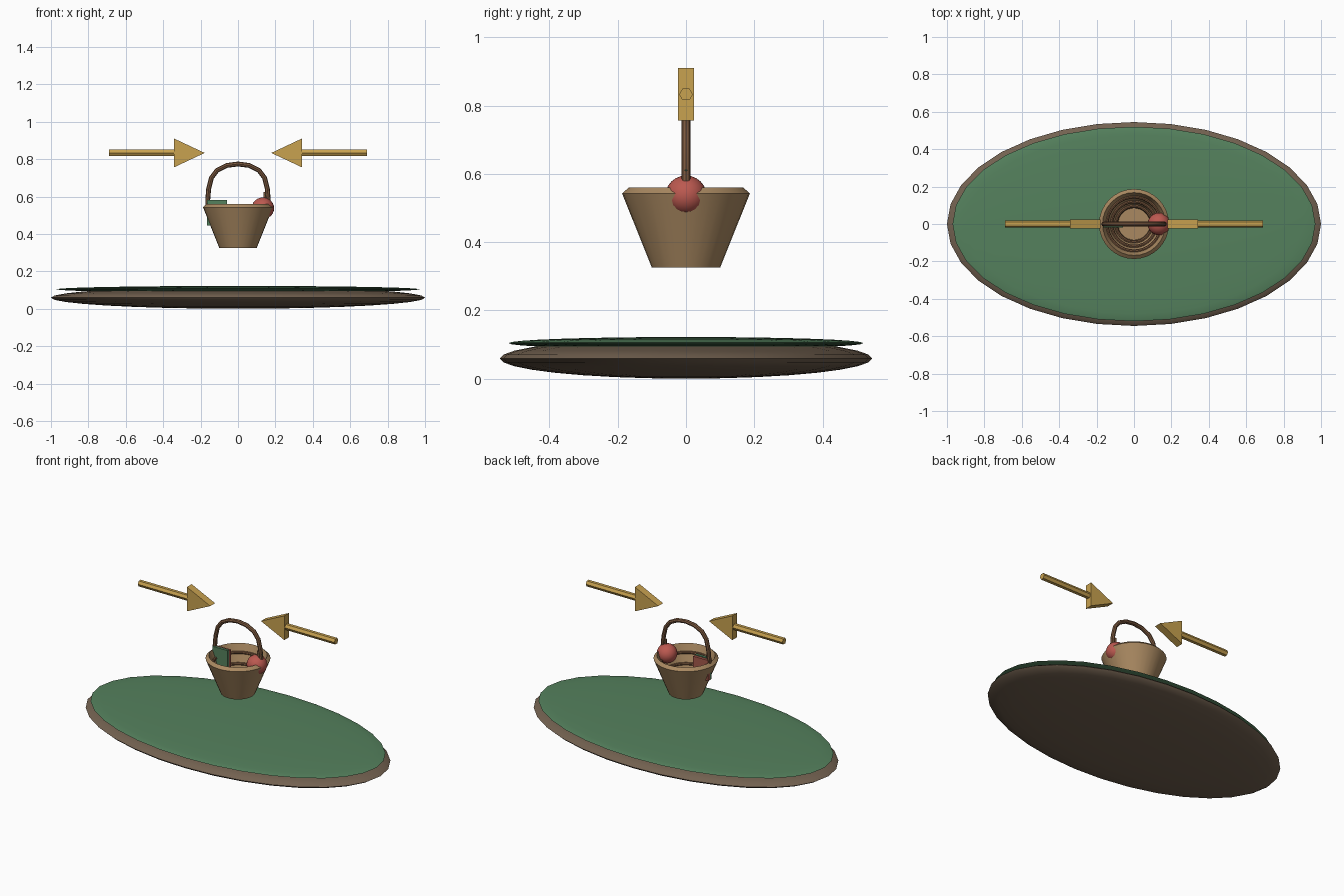
import bpy, bmesh, math
from mathutils import Matrix, Vector

if "Cube" in bpy.data.objects:
    bpy.data.objects.remove(bpy.data.objects["Cube"])

def mat(name, c):
    m = bpy.data.materials.new(name)
    m.diffuse_color = (*c, 1)
    m.use_nodes = True
    m.node_tree.nodes["Principled BSDF"].inputs["Base Color"].default_value = m.diffuse_color
    return m

SOIL = mat("soil", (0.17, 0.12, 0.08))
GREEN = mat("grass", (0.09, 0.22, 0.11))
WICKER = mat("wicker", (0.40, 0.25, 0.12))
DARK = mat("dark_wicker", (0.20, 0.10, 0.05))
RED = mat("red", (0.50, 0.10, 0.08))
COVER = mat("cover_red", (0.38, 0.10, 0.07))
GOLD = mat("gold", (0.58, 0.36, 0.08))

def finish(bm, name, m, smooth=True):
    bmesh.ops.recalc_face_normals(bm, faces=bm.faces)
    me = bpy.data.meshes.new(name)
    bm.to_mesh(me)
    bm.free()
    ob = bpy.data.objects.new(name, me)
    bpy.context.collection.objects.link(ob)
    me.materials.append(m)
    if smooth:
        bpy.ops.object.select_all(action='DESELECT')
        bpy.context.view_layer.objects.active = ob
        ob.select_set(True)
        bpy.ops.object.shade_smooth_by_angle(angle=math.radians(35))
    return ob

def ellipsoid(name, loc, radii, m, seg=32, rings=16):
    bm = bmesh.new()
    M = Matrix.Translation(loc) @ Matrix.Diagonal((*radii, 1))
    bmesh.ops.create_uvsphere(bm, u_segments=seg, v_segments=rings, radius=1, matrix=M)
    return finish(bm, name, m)

def box(name, lo, hi, m):
    bm = bmesh.new()
    lo, hi = Vector(lo), Vector(hi)
    M = Matrix.Translation((lo + hi) / 2) @ Matrix.Diagonal((*(hi - lo), 1))
    bmesh.ops.create_cube(bm, size=1, matrix=M)
    return finish(bm, name, m, False)

def lathe(name, prof, m, seg=32, closed=False):
    bm = bmesh.new()
    vs = [bm.verts.new((r, 0, z)) for r, z in prof]
    pairs = list(zip(vs, vs[1:])) + ([(vs[-1], vs[0])] if closed else [])
    es = [bm.edges.new(p) for p in pairs]
    bmesh.ops.spin(bm, geom=vs + es, cent=(0, 0, 0), axis=(0, 0, 1),
                   angle=math.tau, steps=seg, use_merge=True)
    bmesh.ops.remove_doubles(bm, verts=bm.verts, dist=1e-5)
    return finish(bm, name, m)

# Ground disc and grass layer
ellipsoid("ground", (0, 0, 0.059), (1.0, 0.545, 0.059), SOIL)
ellipsoid("grass", (0, 0, 0.104), (0.97, 0.52, 0.018), GREEN)

# Basket shell with sloped rim and inner weave rings
lathe("basket", [(0, 0.325), (0.10, 0.325), (0.187, 0.542), (0.168, 0.56),
                 (0.085, 0.35), (0, 0.35)], WICKER)
for i, (r, z) in enumerate([(0.145, 0.51), (0.120, 0.45), (0.096, 0.39)]):
    ring = [(r + 0.009 * math.cos(a * math.tau / 8), z + 0.009 * math.sin(a * math.tau / 8))
            for a in range(8)]
    lathe(f"weave_ring_{i}", ring, DARK, closed=True)

# Arched handle: swept half path, mirrored
half = [(0.162, 0.52), (0.162, 0.58), (0.157, 0.64), (0.142, 0.70), (0.112, 0.74), (0.06, 0.766)]
path = [(-x, z) for x, z in half] + [(0, 0.774)] + half[::-1]
bm = bmesh.new()
loops = []
for i, (x, z) in enumerate(path):
    a, b = path[max(i - 1, 0)], path[min(i + 1, len(path) - 1)]
    t = Vector((b[0] - a[0], 0, b[1] - a[1])).normalized()
    n = Vector((-t.z, 0, t.x))
    loops.append([bm.verts.new(Vector((x, 0, z)) + 0.013 * (
        n * math.cos(k * math.tau / 8) + Vector((0, 1, 0)) * math.sin(k * math.tau / 8)))
        for k in range(8)])
for p, q in zip(loops, loops[1:]):
    for k in range(8):
        bm.faces.new((p[k], p[k - 1], q[k - 1], q[k]))
bm.faces.new(loops[0])
bm.faces.new(loops[-1])
finish(bm, "handle", DARK)

# Book and fruit in the basket
box("book_front", (-0.165, -0.020, 0.445), (-0.06, -0.003, 0.58), GREEN)
box("book_back", (-0.165, -0.003, 0.445), (-0.06, 0.014, 0.575), COVER)
ellipsoid("fruit", (0.133, 0, 0.537), (0.06, 0.06, 0.058), RED, 24, 12)
box("fruit_stem", (0.136, -0.005, 0.585), (0.146, 0.005, 0.625), DARK)
ellipsoid("fruit_leaf", (0.157, 0, 0.61), (0.018, 0.008, 0.005), GREEN, 10, 6)

# Pair of arrows pointing inwards: hexagonal shaft and wedge head
Z = 0.833
for side, s in (("left", -1), ("right", 1)):
    bm = bmesh.new()
    M = Matrix.Translation((s * 0.515, 0, Z)) @ Matrix.Rotation(math.pi / 2, 4, 'Y') 
    hexa = [(0.02 * math.cos(k * math.tau / 6), 0.02 * math.sin(k * math.tau / 6)) for k in range(6)]
    f = bm.faces.new([bm.verts.new((s * 0.69, y, Z + z)) for y, z in hexa])
    ext = bmesh.ops.extrude_face_region(bm, geom=[f], use_keep_orig=True)
    bmesh.ops.translate(bm, vec=(-s * 0.35, 0, 0),
                        verts=[v for v in ext["geom"] if isinstance(v, bmesh.types.BMVert)])
    finish(bm, f"{side}_arrow_shaft", GOLD, False)
    bm = bmesh.new()
    tri = [(0.178, 0), (0.342, 0.077), (0.342, -0.077)]
    f = bm.faces.new([bm.verts.new((s * x, -0.024, Z + z)) for x, z in tri])
    ext = bmesh.ops.extrude_face_region(bm, geom=[f], use_keep_orig=True)
    bmesh.ops.translate(bm, vec=(0, 0.048, 0),
                        verts=[v for v in ext["geom"] if isinstance(v, bmesh.types.BMVert)])
    finish(bm, f"{side}_arrow_head", GOLD, False)
